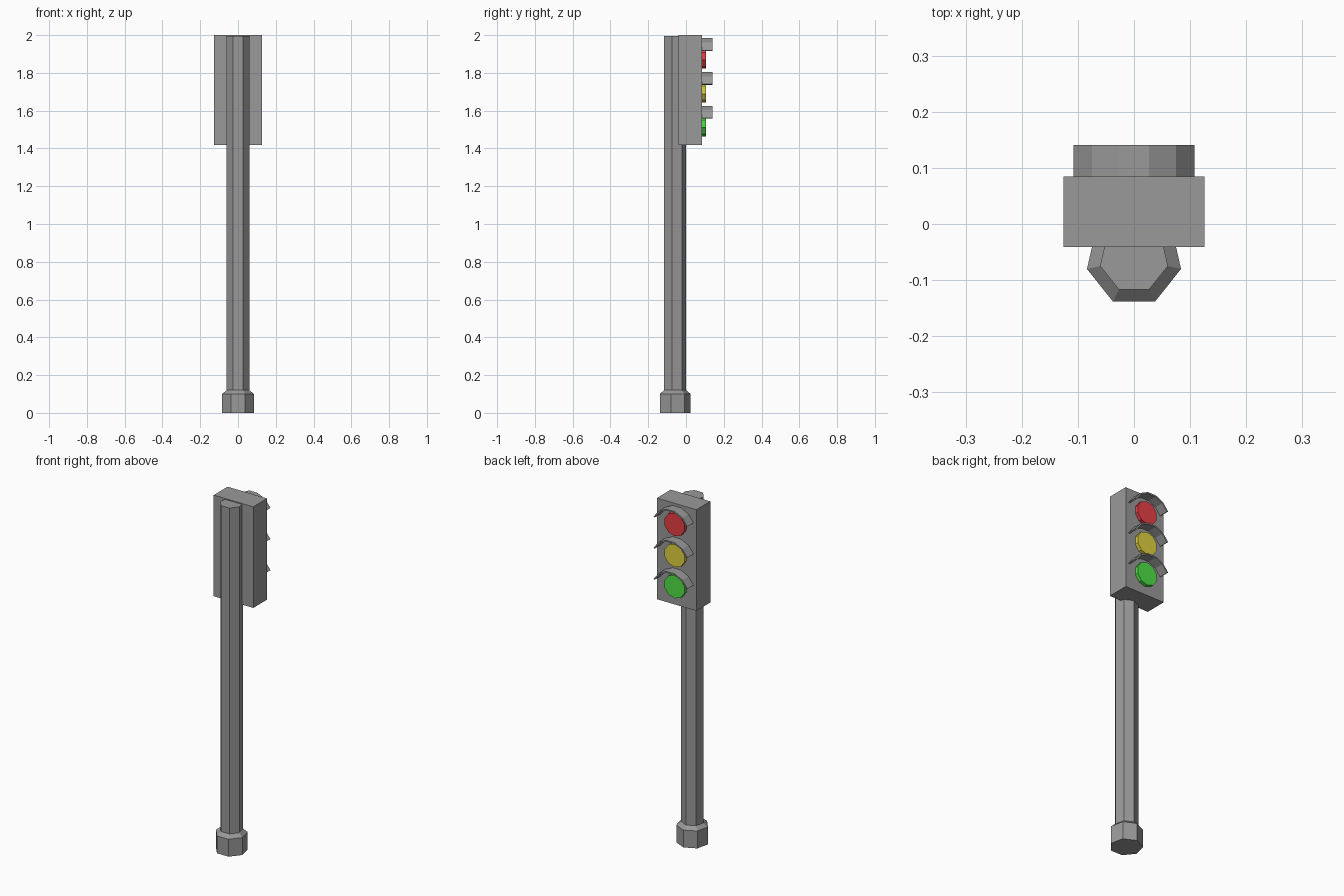
import bpy, bmesh
from math import sin, cos, pi, radians

if "Cube" in bpy.data.objects:
    bpy.data.objects.remove(bpy.data.objects["Cube"])

POLE_Y = -0.061
GREY = (0.32, 0.32, 0.32)


def finish(name, bm, colour=GREY):
    bmesh.ops.recalc_face_normals(bm, faces=bm.faces)
    me = bpy.data.meshes.new(name)
    bm.to_mesh(me)
    bm.free()
    ob = bpy.data.objects.new(name, me)
    bpy.context.collection.objects.link(ob)
    mat = bpy.data.materials.new(name + "_colour")
    mat.diffuse_color = (*colour, 1)
    mat.use_nodes = True
    mat.node_tree.nodes["Principled BSDF"].inputs["Base Color"].default_value = mat.diffuse_color
    me.materials.append(mat)
    return ob


def loft(name, rings, colour=GREY):
    """Closed solid through matching rings of points."""
    bm = bmesh.new()
    loops = [[bm.verts.new(p) for p in r] for r in rings]
    n = len(loops[0])
    for a, b in zip(loops, loops[1:]):
        for i in range(n):
            j = (i + 1) % n
            bm.faces.new((a[i], a[j], b[j], b[i]))
    bm.faces.new(loops[0])
    bm.faces.new(loops[-1])
    return finish(name, bm, colour)


def heptagon(r, z):
    # one corner points towards +y, so a flat side faces the front
    return [(r * sin(2 * pi * i / 7), POLE_Y + r * cos(2 * pi * i / 7), z)
            for i in range(7)]


# Pole and its chamfered foot
loft("pole", [heptagon(0.062, 0.1), heptagon(0.062, 1.995)])
loft("pole_foot", [heptagon(0.086, 0), heptagon(0.086, 0.1), heptagon(0.062, 0.12)])

# Lamp housing
bm = bmesh.new()
bmesh.ops.create_cube(bm, size=1)
bmesh.ops.scale(bm, vec=(0.252, 0.126, 0.582), verts=bm.verts)
bmesh.ops.translate(bm, vec=(0, 0.022, 1.709), verts=bm.verts)
finish("housing", bm)

# Lenses, each under a curved visor
lamps = [("red", 1.888, (0.8, 0.05, 0.06)),
         ("yellow", 1.709, (0.74, 0.64, 0.05)),
         ("green", 1.53, (0.08, 0.75, 0.06))]
angles = [radians(-64.3 + 25.72 * i) for i in range(6)]
for label, z, colour in lamps:
    # ten-sided disc with a corner at the bottom
    disc = [[(0.066 * sin(2 * pi * i / 10), y, z + 0.066 * cos(2 * pi * i / 10))
             for i in range(10)] for y in (0.08, 0.105)]
    loft(label + "_lens", disc, colour)

    cz = z - 0.021
    arc = [(0.12, a) for a in angles] + [(0.112, a) for a in reversed(angles)]
    visor = [[(r * sin(a), y, cz + r * cos(a)) for r, a in arc]
             for y in (0.08, 0.141)]
    loft(label + "_visor", visor)
